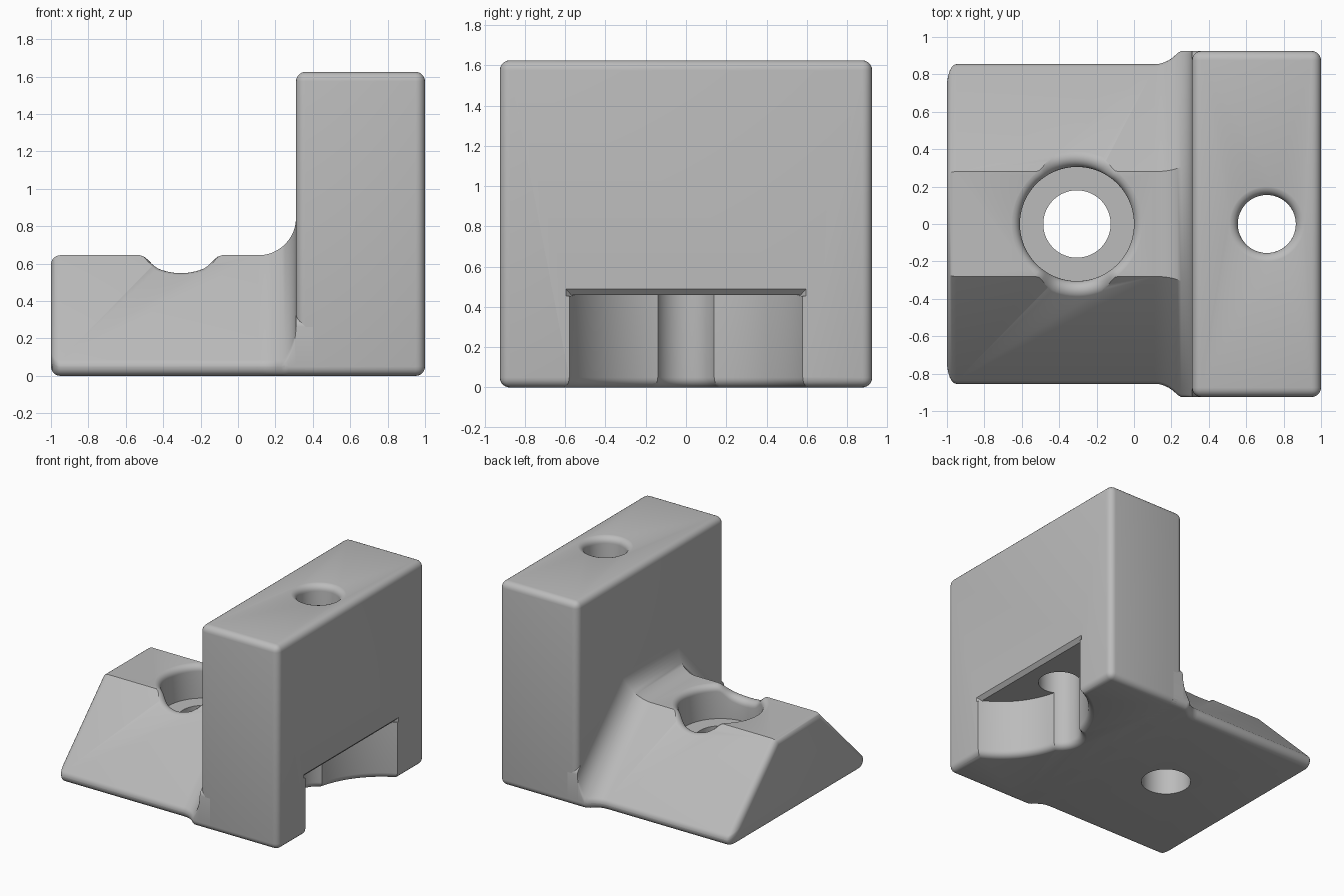
import bpy, bmesh
from math import sin, cos, pi, radians, atan, tan, sqrt

if "Cube" in bpy.data.objects:
    bpy.data.objects.remove(bpy.data.objects["Cube"])

grey = bpy.data.materials.new("plain grey")
grey.use_nodes = True
grey.diffuse_color = (0.5, 0.5, 0.5, 1)
grey.node_tree.nodes["Principled BSDF"].inputs["Base Color"].default_value = grey.diffuse_color

ROUND = 0.05     # edge rounding
HALF = 0.925     # half depth of the wall
TOP = 0.645      # height of the sloped foot
FILLET = 0.2     # blend between foot and wall
WALL_X = 0.31
HEIGHT = 1.625


def finish(name, bm):
    bmesh.ops.recalc_face_normals(bm, faces=bm.faces)
    mesh = bpy.data.meshes.new(name)
    bm.to_mesh(mesh)
    bm.free()
    mesh.materials.append(grey)
    obj = bpy.data.objects.new(name, mesh)
    bpy.context.collection.objects.link(obj)
    return obj


def loft(name, rings):
    """Skin closed rings of points and cap both ends."""
    bm = bmesh.new()
    rows = [[bm.verts.new(p) for p in ring] for ring in rings]
    n = len(rows[0])
    for a, b in zip(rows, rows[1:]):
        for i in range(n):
            j = (i + 1) % n
            bm.faces.new((a[i], a[j], b[j], b[i]))
    bm.faces.new(rows[0])
    bm.faces.new(rows[-1])
    return finish(name, bm)


def lathe(name, cx, profile, steps=96):
    """Turn profile(angle) -> [(radius, z)] around a vertical axis."""
    angles = [2 * pi * (i + 0.5) / steps for i in range(steps)]
    columns = [profile(a) for a in angles]
    rings = [[(cx + col[k][0] * cos(a), col[k][0] * sin(a), col[k][1])
              for a, col in zip(angles, columns)] for k in range(len(columns[0]))]
    return loft(name, rings)


def cut(target, cutter):
    mod = target.modifiers.new("cut", 'BOOLEAN')
    mod.operation = 'DIFFERENCE'
    mod.solver = 'EXACT'
    mod.object = cutter
    cutter.hide_render = True
    with bpy.context.temp_override(object=target, active_object=target):
        bpy.ops.object.modifier_apply(modifier=mod.name)
    bpy.data.objects.remove(cutter)


def flare(radius, z, up, steps=6):
    """Rounded rim that widens a cutter as it leaves the surface at z."""
    pts = []
    for i in range(steps + 1):
        t = pi / 2 * i / steps
        pts.append((radius + ROUND * (1 - cos(t)), z - up * ROUND * (1 - sin(t))))
    pts[-1] = (pts[-1][0], z + up * 0.001)
    pts.append((pts[-1][0], z + up * 0.2))
    return pts if up > 0 else pts[::-1]


# Foot: 45 degree dovetail section, rounded below, limited to the wall depth
def foot_section(x, grow, floor):
    reach = HALF + sqrt(2) * grow
    slope_sum = reach - sqrt(2) * ROUND
    cy = min(slope_sum - ROUND - floor, HALF - ROUND)
    half = []
    for i in range(7):
        a = radians(-90 + 15 * i)
        half.append((cy + ROUND * cos(a), floor + ROUND + ROUND * sin(a)))
    for i in range(4):
        a = radians(15 * i)
        half.append((cy + ROUND * cos(a), slope_sum - cy + ROUND * sin(a) + 0.0001))
    ridge = TOP + grow
    half.append((reach - ridge, ridge))
    return [(x, y, z) for y, z in half] + [(x, -y, z) for y, z in reversed(half)]


rings = []
for i in range(7):
    t = pi / 2 * i / 6
    inset = ROUND * (1 - sin(t))
    rings.append(foot_section(-1 + ROUND * (1 - cos(t)), -inset, inset))
for i in range(13):
    t = pi / 2 * i / 12
    rings.append(foot_section(WALL_X - FILLET * (1 - sin(t)), FILLET * (1 - cos(t)), 0))
rings.append(foot_section(WALL_X + 0.09, FILLET, 0))
foot = loft("sloped_foot", rings)

# Counterbore whose rounded rim follows the flat top and the slopes
BORE_X, BORE_R, BORE_FLOOR = -0.305, 0.305, 0.38


def counterbore(angle):
    s = abs(sin(angle))
    w = min(1, max(0, (s - 0.78) / 0.16))
    tilt = atan(w * w * (3 - 2 * w) * s)
    edge = min(TOP, HALF - BORE_R * s)
    drop = ROUND / tan((pi / 2 - tilt) / 2)
    pts = [(BORE_R, BORE_FLOOR)]
    for i in range(9):
        a = pi - (pi / 2 + tilt) * i / 8
        pts.append((BORE_R + ROUND + ROUND * cos(a), edge - drop + ROUND * sin(a)))
    r, z = pts[-1]
    pts[-1] = (r, z + 0.001)
    return pts + [(r, 1)]


cut(foot, lathe("counterbore_cutter", BORE_X, counterbore))
cut(foot, lathe("bolt_hole_cutter", BORE_X, lambda a: [(0.18, -0.2), (0.18, 0.6)]))

# Upright wall with rounded edges
bm = bmesh.new()
bmesh.ops.create_cube(bm, size=1)
for v in bm.verts:
    v.co.x = (1 + WALL_X) / 2 + v.co.x * (1 - WALL_X)
    v.co.y *= 2 * HALF
    v.co.z = (v.co.z + 0.5) * HEIGHT
bmesh.ops.bevel(bm, geom=bm.edges[:], offset=ROUND, segments=5, profile=0.5, affect='EDGES')
wall = finish("upright_wall", bm)

# Curved pocket at the foot of the wall, with a chamfered upper lip
POCKET_TOP = 0.46
cut(wall, lathe("pocket_cutter", 1.267,
                lambda a: flare(0.6385, 0, -1) + [(0.6385, POCKET_TOP)], 160))
lip = [[(x, side * y, z) for x, y, z in
        ((0.968, 0.565, 0.455), (1.02, 0.617, 0.51), (1.02, 0.617, 0.455))]
       for side in (-1, 1)]
cut(wall, loft("lip_cutter", lip))

# Vertical hole through the wall, rounded at both ends
cut(wall, lathe("wall_hole_cutter", 0.71,
                lambda a: flare(0.155, 0, -1) + flare(0.155, HEIGHT, 1)))

# Smooth curved surfaces, keep edges crisp
for obj in bpy.context.view_layer.objects:
    obj.select_set(obj in (foot, wall))
bpy.context.view_layer.objects.active = wall
bpy.ops.object.shade_smooth_by_angle(angle=radians(30))
